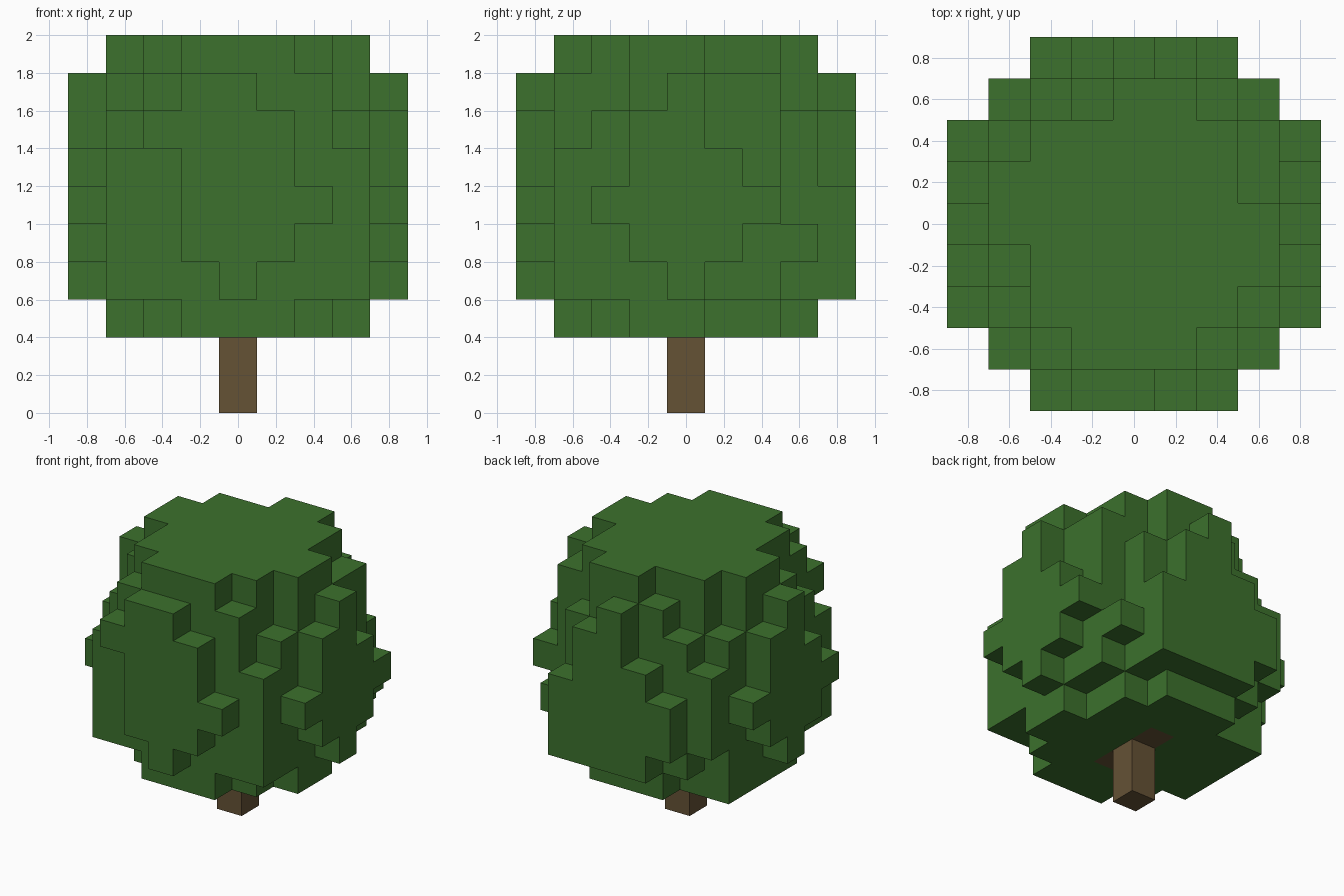
import bpy, bmesh
from mathutils import Vector

if "Cube" in bpy.data.objects:
    bpy.data.objects.remove(bpy.data.objects["Cube"], do_unlink=True)

SIZE = 0.2  # edge of one block


def make_material(name, color):
    mat = bpy.data.materials.new(name)
    mat.use_nodes = True
    mat.diffuse_color = color
    mat.node_tree.nodes["Principled BSDF"].inputs["Base Color"].default_value = color
    return mat


def box(x, y, z):
    """Cells of a box; each argument is an inclusive (low, high) pair."""
    return {(i, j, k) for i in range(x[0], x[1] + 1)
            for j in range(y[0], y[1] + 1) for k in range(z[0], z[1] + 1)}


def cell_column(i, j, low, high):
    return box((i, i), (j, j), (low, high))


def disc(k):
    """Rounded layer shared by the crown's top and bottom."""
    z = (k, k)
    return box((-3, 3), (-1, 1), z) | box((-2, 2), (-2, 2), z) | box((-1, 1), (-3, 3), z)


def build_blocks(name, cells, others, mat):
    """Skin the outside of a set of cells and merge coplanar faces."""
    solid = cells | others
    bm = bmesh.new()
    for cell in cells:
        for axis in range(3):
            for sign in (-1, 1):
                step = [0, 0, 0]
                step[axis] = sign
                if tuple(c + s for c, s in zip(cell, step)) in solid:
                    continue
                n = Vector(step) / 2
                u = Vector([0.5 * (a == (axis + 1) % 3) for a in range(3)])
                v = Vector([0.5 * (a == (axis + 2) % 3) for a in range(3)]) * sign
                mid = Vector(cell) + Vector((0, 0, 0.5)) + n
                bm.faces.new([bm.verts.new((mid + p) * SIZE)
                              for p in (-u - v, u - v, u + v, v - u)])
    bmesh.ops.remove_doubles(bm, verts=bm.verts, dist=0.001)
    bmesh.ops.dissolve_limit(bm, angle_limit=0.01, verts=bm.verts, edges=bm.edges)
    mesh = bpy.data.meshes.new(name)
    bm.to_mesh(mesh)
    bm.free()
    mesh.materials.append(mat)
    obj = bpy.data.objects.new(name, mesh)
    bpy.context.collection.objects.link(obj)
    return obj


# Trunk with a short crossbar under the crown
trunk = cell_column(0, 0, 0, 2) | box((0, 0), (-1, 1), (2, 2))

# Crown core: bottom layer, broad middle, narrowing top
crown = disc(2) - {(3, 1, 2)} | {(-3, 2, 2)}
crown |= box((-3, 3), (-3, 3), (3, 7))
crown |= box((-2, 2), (-3, 3), (8, 8)) | box((-3, 3), (-1, 1), (8, 8)) | {(3, 2, 8)}
crown |= disc(9) - {(-1, 3, 9), (3, 1, 9), (-3, -1, 9)}

# Notches at the corners
for sx in (-1, 1):
    for sy in (-1, 1):
        crown.discard((3 * sx, 3 * sy, 7))
    crown.discard((2 * sx, 3, 8))
crown -= {(-3, 3, 3), (3, 3, 3), (3, 3, 5), (3, 3, 6)}

# Raised patches: (low, high) block heights from one edge to the other
front_patch = [(7, 7), (4, 8), (3, 8), (4, 7), (5, 5)]
back_patch = [(4, 5), (3, 6), (3, 8), (3, 7), (3, 5)]
side_patch = [(5, 5), (4, 7), (3, 8), (4, 6), (5, 5)]
for n in range(5):
    t = n - 2
    crown |= cell_column(t, -4, *front_patch[n])
    crown |= cell_column(t, 4, *back_patch[n])
    crown |= cell_column(4, t, *side_patch[n])
    crown |= cell_column(-4, -t, *side_patch[n])
crown -= trunk

leaf_green = make_material("leaf_green", (0.045, 0.165, 0.026, 1))
bark_brown = make_material("bark_brown", (0.13, 0.084, 0.036, 1))
build_blocks("crown", crown, trunk, leaf_green)
build_blocks("trunk", trunk, crown, bark_brown)
